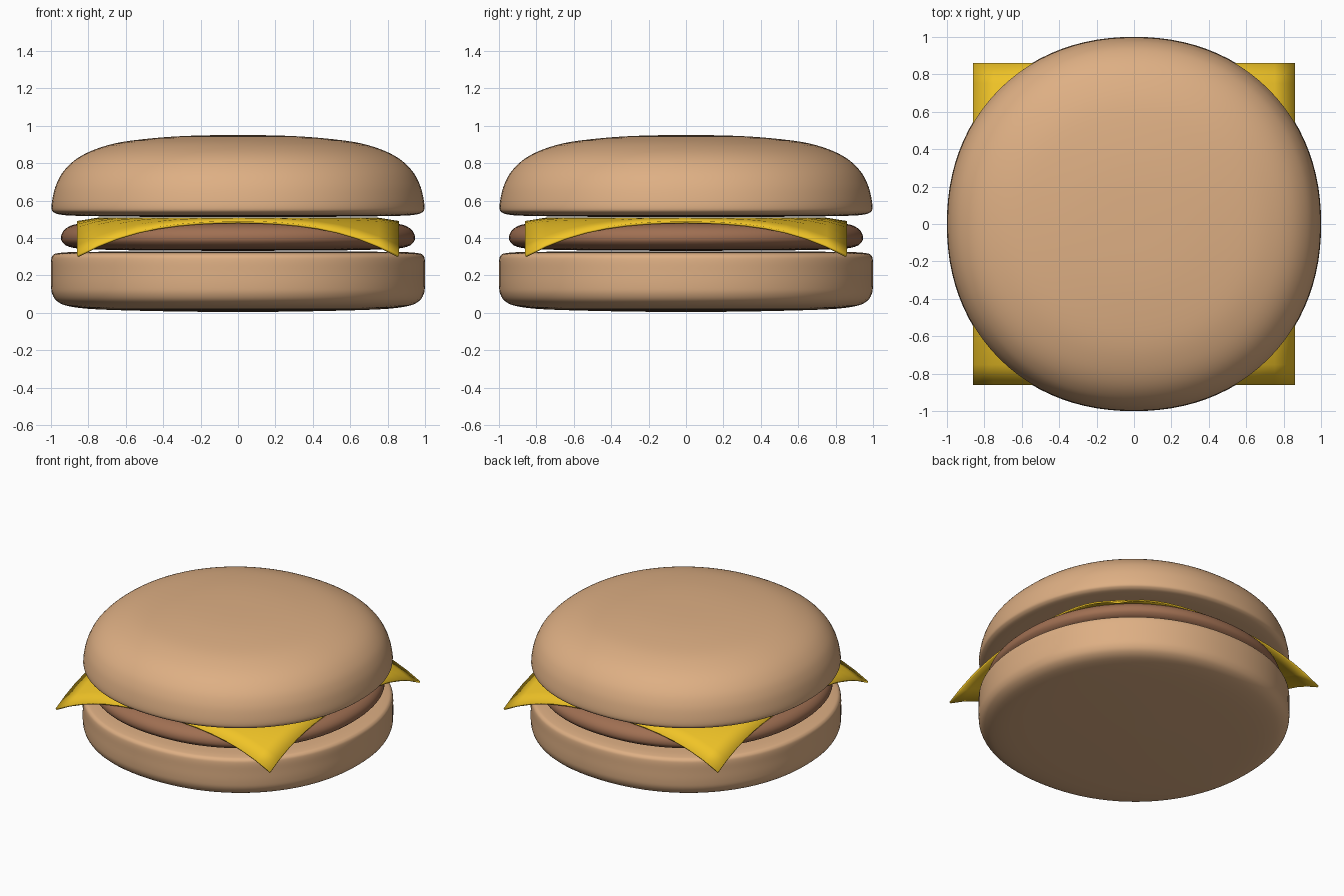
import bpy, bmesh, math

if "Cube" in bpy.data.objects:
    bpy.data.objects.remove(bpy.data.objects["Cube"])

N = 2.13      # slightly squarish outline exponent
SEG = 96


def material(name, rgb):
    m = bpy.data.materials.new(name)
    m.diffuse_color = (*rgb, 1)
    m.use_nodes = True
    m.node_tree.nodes["Principled BSDF"].inputs["Base Color"].default_value = m.diffuse_color
    return m


def finish(name, bm, mat):
    bmesh.ops.recalc_face_normals(bm, faces=bm.faces)
    me = bpy.data.meshes.new(name)
    bm.to_mesh(me)
    bm.free()
    me.materials.append(mat)
    ob = bpy.data.objects.new(name, me)
    bpy.context.collection.objects.link(ob)
    for p in me.polygons:
        p.use_smooth = True
    return ob


def smooth_profile(pts, steps=4):
    """Catmull-Rom curve through the profile points."""
    out = []
    for i in range(len(pts) - 1):
        a, b, c, d = (pts[max(i - 1, 0)], pts[i], pts[i + 1],
                      pts[min(i + 2, len(pts) - 1)])
        for k in range(steps):
            t = k / steps
            out.append(tuple(0.5 * (2 * q + (r - p) * t + (2 * p - 5 * q + 4 * r - s) * t * t
                                    + (3 * q - p - 3 * r + s) * t ** 3)
                             for p, q, r, s in zip(a, b, c, d)))
    return out + [pts[-1]]


def lathe(name, pts, mat):
    """Revolve (radius, z) points, first and last on the axis."""
    bm = bmesh.new()
    prof = smooth_profile(pts)
    rings = []
    for r, z in prof[1:-1]:
        ring = []
        for i in range(SEG):
            a = 2 * math.pi * i / SEG
            c, s = math.cos(a), math.sin(a)
            k = r * (abs(c) ** N + abs(s) ** N) ** (-1 / N)
            ring.append(bm.verts.new((k * c, k * s, z)))
        rings.append(ring)
    ends = [bm.verts.new((0, 0, prof[j][1])) for j in (0, -1)]
    for i in range(SEG):
        j = (i + 1) % SEG
        bm.faces.new((ends[0], rings[0][j], rings[0][i]))
        bm.faces.new((ends[1], rings[-1][i], rings[-1][j]))
        for lo, hi in zip(rings, rings[1:]):
            bm.faces.new((lo[i], lo[j], hi[j], hi[i]))
    return finish(name, bm, mat)


bun = material("bun", (0.73, 0.43, 0.23))
meat = material("meat", (0.35, 0.16, 0.085))
yellow = material("cheese", (0.87, 0.55, 0.02))

# Bottom bun
lathe("bottom_bun", [(0, 0.003), (0.4, 0.008), (0.75, 0.018), (0.9, 0.034), (0.965, 0.06),
                     (0.993, 0.1), (1.0, 0.15), (1.0, 0.22), (0.999, 0.28), (0.99, 0.307),
                     (0.96, 0.319), (0.85, 0.325), (0.4, 0.328), (0, 0.328)], bun)

# Patty
lathe("patty", [(0, 0.331), (0.5, 0.333), (0.8, 0.34), (0.9, 0.352), (0.938, 0.376),
                (0.946, 0.405), (0.935, 0.435), (0.905, 0.46), (0.85, 0.476),
                (0.7, 0.487), (0.4, 0.492), (0, 0.493)], meat)

# Cheese slice with drooping corners
bm = bmesh.new()
bmesh.ops.create_grid(bm, x_segments=16, y_segments=16, size=0.86)
for v in bm.verts:
    r = v.co.xy.length
    v.co.z = 0.51 - 0.76 * max(0, r - 0.7) ** 2
cheese = finish("cheese_slice", bm, yellow)
solid = cheese.modifiers.new("thickness", 'SOLIDIFY')
solid.thickness = 0.012
solid.offset = -1

# Top bun
lathe("top_bun", [(0, 0.511), (0.5, 0.513), (0.85, 0.518), (0.95, 0.525), (0.985, 0.537),
                  (0.997, 0.56), (0.99, 0.62), (0.97, 0.69), (0.93, 0.76), (0.86, 0.825),
                  (0.76, 0.875), (0.62, 0.913), (0.4, 0.938), (0.2, 0.948), (0, 0.95)], bun)

# Sharp edges stay sharp on the slice rim
bpy.ops.object.select_all(action='DESELECT')
for ob in bpy.context.collection.objects:
    ob.select_set(True)
bpy.context.view_layer.objects.active = cheese
bpy.ops.object.shade_smooth_by_angle(angle=math.radians(40))
